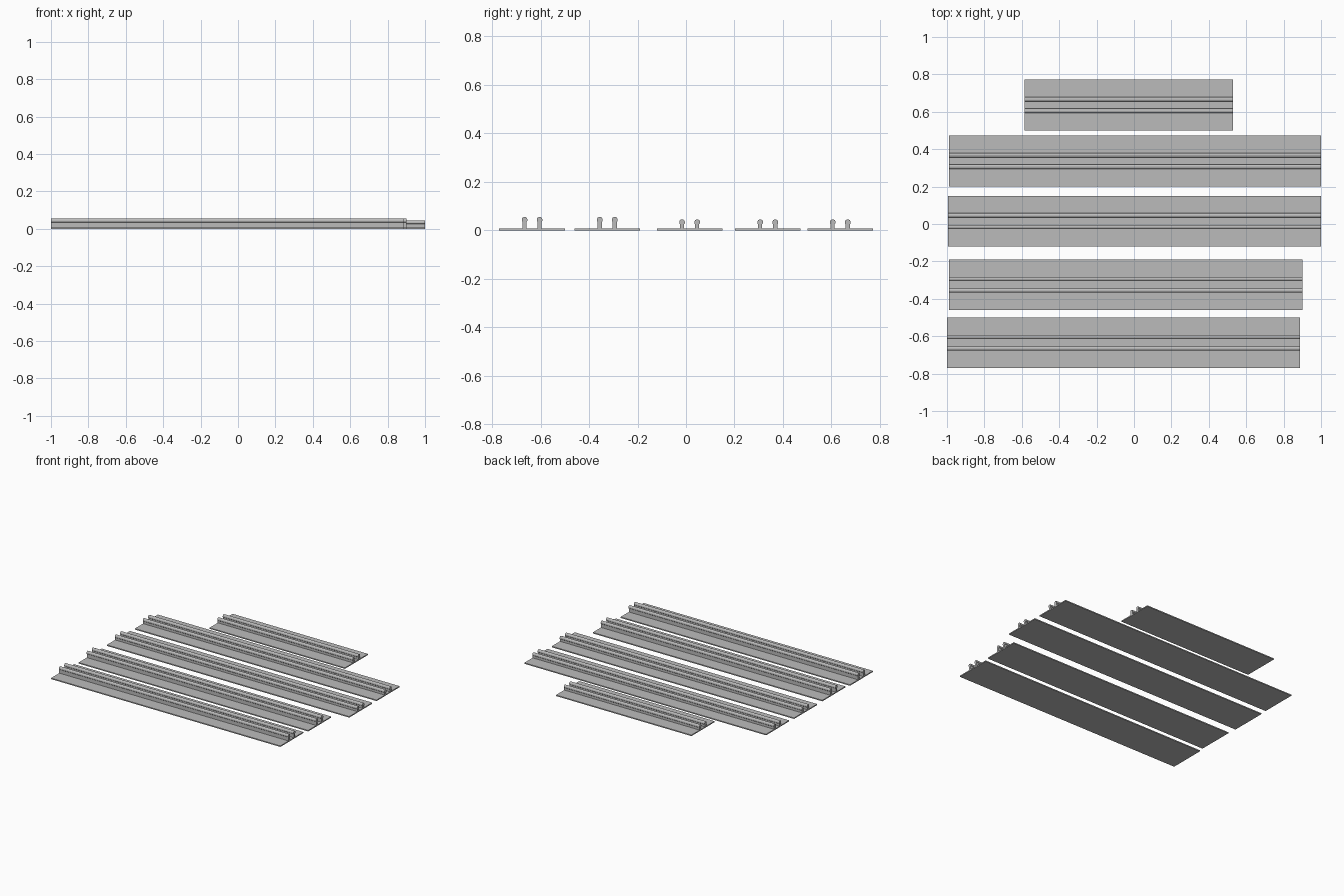
import bpy, bmesh

if "Cube" in bpy.data.objects:
    bpy.data.objects.remove(bpy.data.objects["Cube"])

grey = bpy.data.materials.new("plain_grey")
grey.diffuse_color = (0.5, 0.5, 0.5, 1)
grey.use_nodes = True
grey.node_tree.nodes["Principled BSDF"].inputs["Base Color"].default_value = grey.diffuse_color

PLATE_WIDTH = 0.271
PLATE_TOP = 0.008

# name, x start, x end, y centre, rail height
STRIPS = [
    ("front_strip", -1.00, 0.888, -0.635, 0.055),
    ("second_strip", -0.99, 0.90, -0.325, 0.055),
    ("middle_strip", -0.995, 1.00, 0.015, 0.045),
    ("fourth_strip", -0.99, 1.00, 0.337, 0.045),
    ("short_back_strip", -0.585, 0.53, 0.636, 0.045),
]


def rail_profile(offset, top):
    """Stem with a slightly wider rounded head, listed from left foot to right foot."""
    left = [(-0.0085, PLATE_TOP), (-0.0085, top - 0.020), (-0.0115, top - 0.017),
            (-0.0115, top - 0.009), (-0.0085, top - 0.003), (-0.003, top)]
    right = [(-y, z) for y, z in reversed(left)]
    return [(offset + y, z) for y, z in left + right]


def extrude_strip(name, x0, x1, yc, top):
    """Extrude the plate and twin-rail cross-section along x."""
    h = PLATE_WIDTH / 2
    outline = [(-h, 0), (-h, PLATE_TOP)]
    outline += rail_profile(-0.031, top) + rail_profile(0.031, top)
    outline += [(h, PLATE_TOP), (h, 0)]
    bm = bmesh.new()
    end = bm.faces.new([bm.verts.new((x0, yc + y, z)) for y, z in outline])
    new = bmesh.ops.extrude_face_region(bm, geom=[end])["geom"]
    bmesh.ops.translate(bm, vec=(x1 - x0, 0, 0),
                        verts=[g for g in new if isinstance(g, bmesh.types.BMVert)])
    bmesh.ops.recalc_face_normals(bm, faces=bm.faces)
    mesh = bpy.data.meshes.new(name)
    bm.to_mesh(mesh)
    bm.free()
    mesh.materials.append(grey)
    obj = bpy.data.objects.new(name, mesh)
    bpy.context.collection.objects.link(obj)


for strip in STRIPS:
    extrude_strip(*strip)
